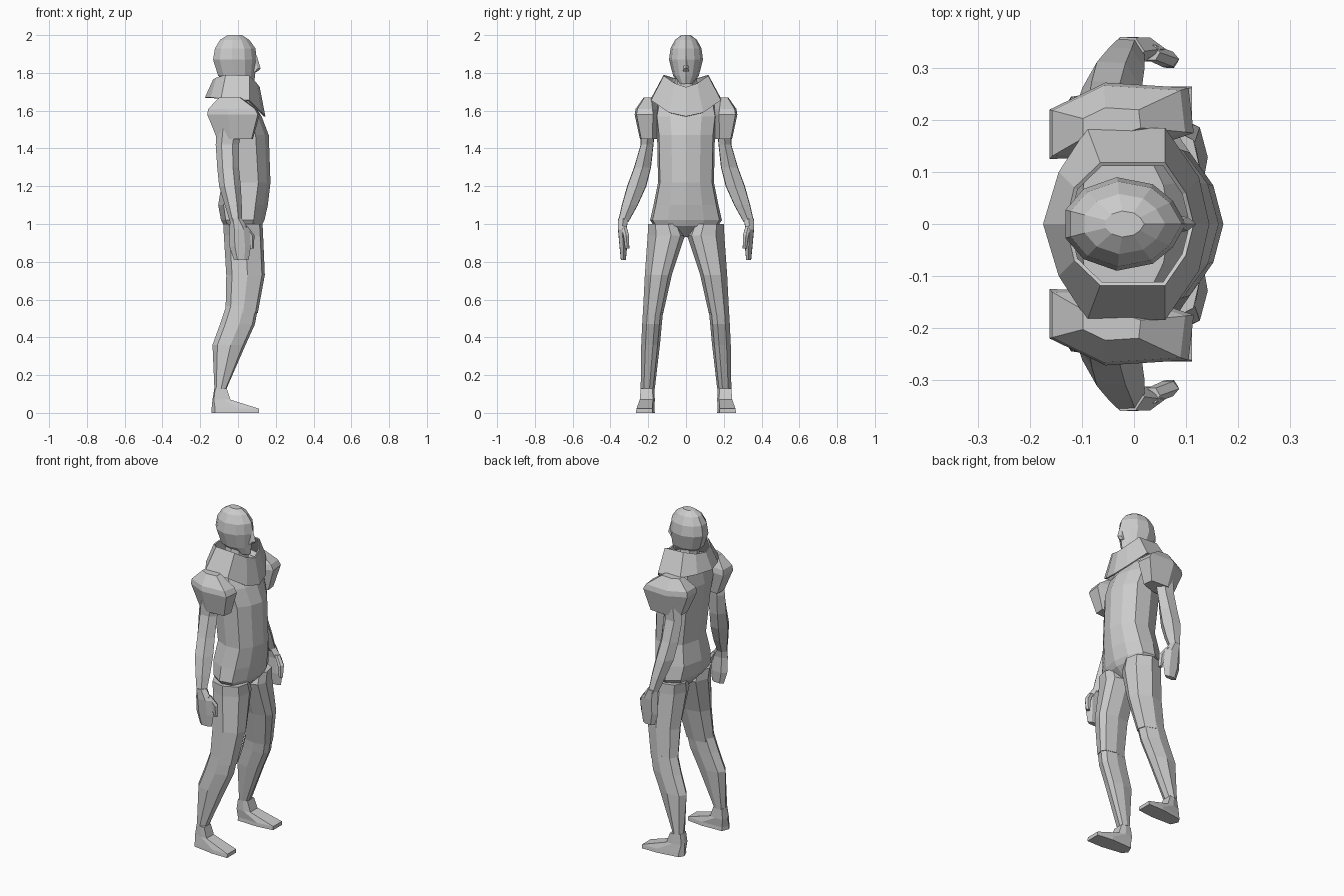
import bpy, bmesh

# Cross-section shapes in the square -1..1 (x forward, y outward)
HEX = [(1, 0), (.45, .95), (-.5, 1), (-1, 0), (-.5, -1), (.45, -.95)]
OCT = [(1, -.25), (.85, .55), (.1, 1), (-.7, .75), (-1, 0), (-.7, -.75), (.1, -1), (.8, -.75)]
CHEST = [(1, 0), (.85, .5), (.5, .93), (-.15, 1), (-.78, .75), (-1, 0),
         (-.78, -.75), (-.15, -1), (.5, -.93), (.85, -.5)]
SKULL = [(1, 0), (.78, .5), (.45, .85), (-.15, 1), (-.7, .75), (-1, .3),
         (-1, -.3), (-.7, -.75), (-.15, -1), (.45, -.85), (.78, -.5)]
BOX = [(1, -.75), (1, 1), (.2, 1), (-.85, .6), (-1, 0), (-.85, -.9), (.2, -1)]


def section(shape, z, x0, x1, y0, y1):
    return [((x0 + x1) / 2 + u * (x1 - x0) / 2, (y0 + y1) / 2 + v * (y1 - y0) / 2, z)
            for u, v in shape]


def loft(name, rings, mirror=False, caps=True):
    bm = bmesh.new()
    vs = [[bm.verts.new(p) for p in r] for r in rings]
    n = len(vs[0])
    for a, b in zip(vs, vs[1:]):
        for i in range(n):
            j = (i + 1) % n
            bm.faces.new((a[i], a[j], b[j], b[i]))
    if caps:
        bm.faces.new(vs[0])
        bm.faces.new(vs[-1])
    bmesh.ops.recalc_face_normals(bm, faces=bm.faces)
    me = bpy.data.meshes.new(name)
    bm.to_mesh(me)
    bm.free()
    ob = bpy.data.objects.new(name, me)
    bpy.context.collection.objects.link(ob)
    if mirror:
        m = ob.modifiers.new("mirror", 'MIRROR')
        m.use_axis = (False, True, False)
    return ob


def stack(name, shape, rows, mirror=False):
    return loft(name, [section(shape, *r) for r in rows], mirror)


def centred(name, shape, rows):
    return stack(name, shape, [(z, a, b, -w, w) for z, a, b, w in rows])


# Torso with hips
centred("torso", CHEST, [
    (.93, -.02, .06, .03), (.99, -.075, .125, .17), (1.02, -.09, .14, .19),
    (1.1, -.105, .158, .172), (1.22, -.085, .172, .148), (1.47, -.115, .163, .153),
    (1.57, -.125, .125, .165), (1.65, -.11, .07, .15)])

# Head, nose and neck
centred("head", SKULL, [
    (1.74, -.04, .085, .035), (1.785, -.105, .09, .068), (1.87, -.132, .1, .09),
    (1.93, -.122, .092, .082), (1.975, -.095, .06, .058), (2.0, -.055, .02, .025)])
centred("nose", HEX, [(1.805, .06, .1, .016), (1.822, .06, .12, .014), (1.89, .06, .1, .006)])
centred("neck", OCT, [(1.6, -.09, .06, .08), (1.79, -.07, .05, .055)])


# Standing collar, higher at the sides and dipping to a point in front
def full(half):
    return half + [(x, -y, z) for x, y, z in half[-2:0:-1]]


collar = loft("collar", [
    full([(.145, 0, 1.57), (.125, .09, 1.59), (.06, .185, 1.655),
          (-.09, .185, 1.665), (-.145, .1, 1.67), (-.175, 0, 1.67)]),
    full([(.115, 0, 1.725), (.1, .06, 1.745), (.06, .118, 1.785),
          (-.065, .118, 1.79), (-.115, .07, 1.775), (-.132, 0, 1.765)])], caps=False)
sol = collar.modifiers.new("thickness", 'SOLIDIFY')
sol.thickness = .008

# Shoulder pads
pad = [(.115, .175), (.105, .262), (-.055, .272), (-.163, .22), (-.163, .125), (-.02, .13)]


def pad_ring(z, k, cx, cy):
    return [(cx + (x + .03) * k, cy + (y - .2) * k, z) for x, y in pad]


loft("shoulder_pad", [
    pad_ring(1.45, .68, -.02, .195), pad_ring(1.58, 1, -.03, .2),
    pad_ring(1.61, .92, -.035, .2), pad_ring(1.67, .4, -.045, .195)], mirror=True)

# Arms
stack("arm", HEX, [
    (1.55, -.11, .03, .16, .24), (1.42, -.118, .005, .172, .24),
    (1.3, -.11, .005, .185, .275), (1.2, -.1, .015, .21, .312),
    (1.1, -.07, .02, .255, .34), (1.01, -.042, .02, .305, .36)], mirror=True)

# Hands with thumbs
stack("hand", HEX, [
    (1.03, -.042, .02, .305, .36), (.97, -.045, .06, .315, .36),
    (.88, -.045, .068, .312, .352), (.81, -.022, .056, .318, .345)], mirror=True)
stack("thumb", HEX, [
    (.99, .02, .05, .315, .345), (.94, .045, .087, .302, .332),
    (.87, .058, .084, .3, .322)], mirror=True)

# Legs in two overlapping parts
stack("upper_leg", OCT, [
    (1.0, -.078, .13, .03, .2), (.94, -.075, .133, .005, .203),
    (.73, -.062, .142, .075, .218), (.53, -.066, .105, .12, .228)], mirror=True)
stack("lower_leg", OCT, [
    (.57, -.062, .108, .118, .226), (.47, -.095, .09, .128, .232),
    (.36, -.135, .04, .138, .237), (.13, -.125, -.06, .165, .24)], mirror=True)

# Feet
stack("foot", BOX, [
    (0, -.14, .112, .165, .265), (.022, -.14, .112, .167, .262),
    (.07, -.135, -.04, .165, .245), (.13, -.125, -.06, .168, .24)], mirror=True)
